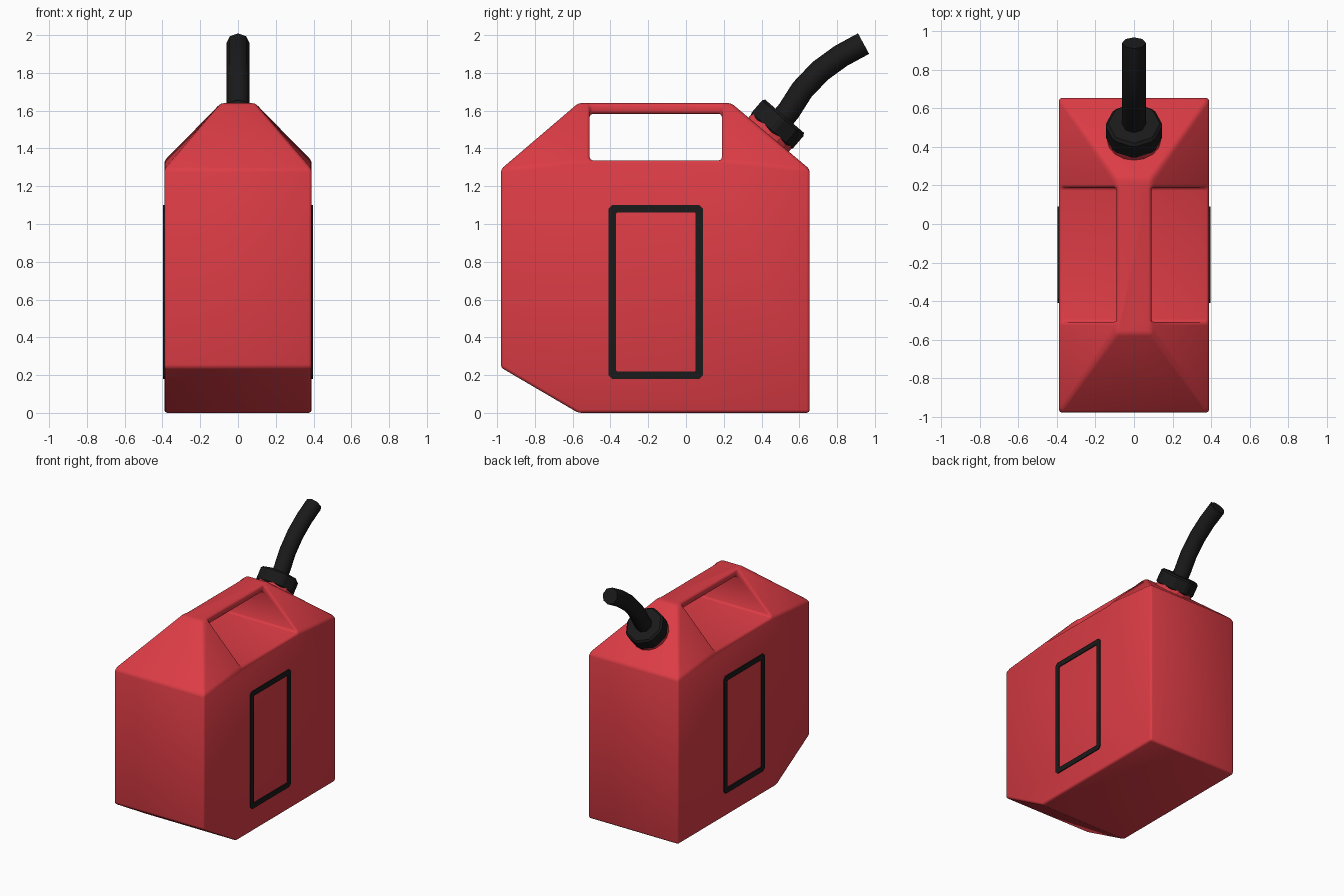
import bpy, bmesh, math
from mathutils import Vector

if "Cube" in bpy.data.objects:
    bpy.data.objects.remove(bpy.data.objects["Cube"])


def material(name, rgb):
    m = bpy.data.materials.new(name)
    m.diffuse_color = (*rgb, 1)
    m.use_nodes = True
    m.node_tree.nodes["Principled BSDF"].inputs["Base Color"].default_value = m.diffuse_color
    return m


RED = material("red_plastic", (0.72, 0.045, 0.06))
BLACK = material("black_plastic", (0.01, 0.01, 0.01))


def add_object(name, bm, mat, bevel=0, segments=1, smooth=True):
    bmesh.ops.recalc_face_normals(bm, faces=bm.faces)
    me = bpy.data.meshes.new(name)
    bm.to_mesh(me)
    bm.free()
    me.materials.append(mat)
    for p in me.polygons:
        p.use_smooth = smooth
    ob = bpy.data.objects.new(name, me)
    bpy.context.collection.objects.link(ob)
    if bevel:
        mod = ob.modifiers.new("bevel", "BEVEL")
        mod.width, mod.segments = bevel, segments
        mod.limit_method, mod.angle_limit = "ANGLE", math.radians(25)
    return ob


# can body: named corners of the right half, mirrored to the left
W, R = 0.39, 0.09
corners = {
    "a": (W, -0.57, 0), "b": (W, -0.98, 0.24), "c": (W, -0.98, 1.29),
    "d": (W, -0.51, 1.337), "e": (W, 0.19, 1.337),
    "f": (W, 0.655, 1.29), "g": (W, 0.655, 0),
    "h": (R, -0.57, 1.64), "i": (R, 0.24, 1.64),       # ridge ends
    "p": (R, -0.51, 1.64), "q": (R, 0.19, 1.64),       # handle top
    "j": (R, -0.51, 1.583), "k": (R, 0.19, 1.583),     # handle underside
}
bm = bmesh.new()
right = {n: bm.verts.new(v) for n, v in corners.items()}
left = {n: bm.verts.new((-x, y, z)) for n, (x, y, z) in corners.items()}
# faces repeated on each side: flank, front shoulder, back shoulder, handle side
for side in (right, left):
    for names in ("abcdefg", "cdph", "fiqe", "pjkq"):
        bm.faces.new([side[n] for n in names])
# faces crossing the centre: shell strips, floor and walls of the hand hole
for names in ("ab", "bc", "ch", "hpqi", "if", "fg", "ga", "de", "jk", "dpj", "eqk"):
    bm.faces.new([right[n] for n in names] + [left[n] for n in reversed(names)])
add_object("can_body", bm, RED, 0.016, 2)

# label frames on both flanks
for sx, name in ((1, "right_label_frame"), (-1, "left_label_frame")):
    bm = bmesh.new()
    rings = []
    for x in (0.38, 0.397):
        for inset, cut in ((0, 0.02), (0.04, 0.004)):
            y0, y1, z0, z1 = -0.41 + inset, 0.09 - inset, 0.18 + inset, 1.10 - inset
            pts = [(y0 + cut, z0), (y1 - cut, z0), (y1, z0 + cut), (y1, z1 - cut),
                   (y1 - cut, z1), (y0 + cut, z1), (y0, z1 - cut), (y0, z0 + cut)]
            rings.append([bm.verts.new((sx * x, y, z)) for y, z in pts])
    for r, s in ((0, 1), (1, 3), (3, 2), (2, 0)):
        for n in range(8):
            m = (n + 1) % 8
            bm.faces.new((rings[r][n], rings[r][m], rings[s][m], rings[s][n]))
    add_object(name, bm, BLACK, smooth=False)

# neck and cap stand square on the back slope
axis = Vector((0, 0.65, 0.76)).normalized()
foot = Vector((0, 0.437, 1.472))


def disc(name, mat, radius, low, high, sides, bevel):
    b = bmesh.new()
    bmesh.ops.create_cone(b, cap_ends=True, segments=sides, radius1=radius,
                          radius2=radius, depth=high - low)
    ob = add_object(name, b, mat, bevel, smooth=False)
    ob.location = foot + axis * (low + high) / 2
    ob.rotation_euler = axis.to_track_quat("Z", "Y").to_euler()


disc("neck", RED, 0.14, -0.05, 0.03, 16, 0)
disc("cap", BLACK, 0.15, 0.015, 0.13, 8, 0.014)

# bent spout
cu = bpy.data.curves.new("spout", "CURVE")
cu.dimensions = "3D"
cu.bevel_depth, cu.bevel_resolution, cu.use_fill_caps = 0.062, 2, True
path = [(0.50, 1.545), (0.545, 1.60), (0.615, 1.71), (0.71, 1.81), (0.82, 1.89), (0.94, 1.955)]
sp = cu.splines.new("POLY")
sp.points.add(len(path) - 1)
for pt, (y, z) in zip(sp.points, path):
    pt.co = (0, y, z, 1)
cu.materials.append(BLACK)
spout = bpy.data.objects.new("spout", cu)
bpy.context.collection.objects.link(spout)
